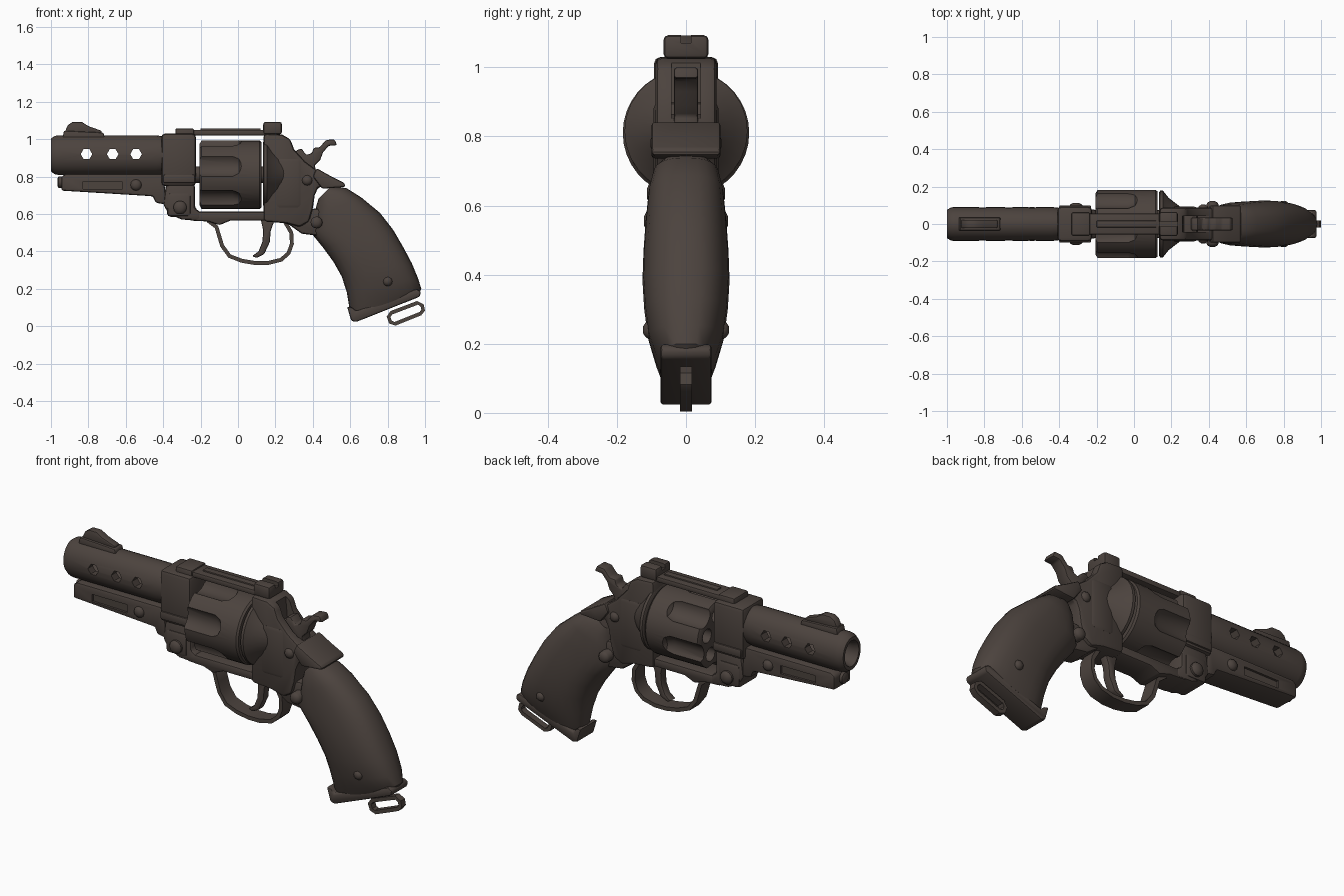
import bpy, bmesh
from math import cos, sin, pi, tau, radians
from mathutils import Vector

cube = bpy.data.objects.get("Cube")
if cube:
    bpy.data.objects.remove(cube, do_unlink=True)

metal = bpy.data.materials.new("dark brown metal")
metal.use_nodes = True
metal.diffuse_color = (0.072, 0.056, 0.048, 1)
metal.node_tree.nodes["Principled BSDF"].inputs["Base Color"].default_value = metal.diffuse_color


def activate(ob):
    bpy.ops.object.select_all(action='DESELECT')
    ob.select_set(True)
    bpy.context.view_layer.objects.active = ob


def finish(name, bm, bevel=0.0, segments=2):
    """Turn a bmesh into a shaded object, with an optional applied bevel."""
    bmesh.ops.remove_doubles(bm, verts=bm.verts, dist=1e-5)
    bmesh.ops.recalc_face_normals(bm, faces=bm.faces)
    mesh = bpy.data.meshes.new(name)
    bm.to_mesh(mesh)
    bm.free()
    mesh.materials.append(metal)
    ob = bpy.data.objects.new(name, mesh)
    bpy.context.collection.objects.link(ob)
    activate(ob)
    if bevel:
        mod = ob.modifiers.new("bevel", 'BEVEL')
        mod.width, mod.segments = bevel, segments
        mod.limit_method, mod.angle_limit = 'ANGLE', radians(35)
        bpy.ops.object.modifier_apply(modifier=mod.name)
    bpy.ops.object.shade_smooth_by_angle(angle=radians(35))
    return ob


def slab(name, outline, half, bevel=0.012, y=0.0):
    """Side outline (x, z) extruded across y."""
    bm = bmesh.new()
    face = bm.faces.new([bm.verts.new((x, y - half, z)) for x, z in outline])
    new = bmesh.ops.extrude_face_region(bm, geom=[face])["geom"]
    moved = [v for v in new if isinstance(v, bmesh.types.BMVert)]
    bmesh.ops.translate(bm, verts=moved, vec=(0, 2 * half, 0))
    return finish(name, bm, bevel)


def box(name, x0, x1, z0, z1, half, bevel=0.012, y=0.0):
    return slab(name, [(x0, z0), (x1, z0), (x1, z1), (x0, z1)], half, bevel, y)


def skin(name, rings, closed=False):
    """Bridge rings of points, capping the ends or joining them."""
    bm = bmesh.new()
    loops = [[bm.verts.new(p) for p in ring] for ring in rings]
    n = len(loops[0])
    pairs = list(zip(loops, loops[1:])) + ([(loops[-1], loops[0])] if closed else [])
    for a, b in pairs:
        for i in range(n):
            j = (i + 1) % n
            bm.faces.new((a[i], a[j], b[j], b[i]))
    if not closed:
        bm.faces.new(loops[0])
        bm.faces.new(loops[-1])
    return finish(name, bm)


def lathe(name, profile, centre, sides=24, squash=1.0, axis='x', closed=False):
    """Turn (distance, radius) points around the x or y axis."""
    c = Vector(centre)
    rings = []
    for d, r in profile:
        ring = []
        for i in range(sides):
            u, v = r * cos(tau * i / sides), r * sin(tau * i / sides)
            ring.append(c + Vector((d, u * squash, v) if axis == 'x' else (u, d, v)))
        rings.append(ring)
    return skin(name, rings, closed)


def ribbon(name, path, thick, half, closed=False):
    """Flat band following a side path (x, z)."""
    pts = [Vector(p) for p in path]
    rings = []
    for i, p in enumerate(pts):
        last = len(pts) - 1
        a = pts[i - 1] if closed or i > 0 else p
        b = pts[(i + 1) % len(pts)] if closed or i < last else p
        t = (b - a).normalized()
        n = Vector((-t.y, t.x)) * thick / 2
        rings.append([(q.x, y, q.y) for q, y in
                      ((p + n, -half), (p + n, half), (p - n, half), (p - n, -half))])
    return skin(name, rings, closed)


def cut(ob, cutters):
    for c in cutters:
        activate(ob)
        mod = ob.modifiers.new("cut", 'BOOLEAN')
        mod.operation, mod.solver, mod.object = 'DIFFERENCE', 'EXACT', c
        bpy.ops.object.modifier_apply(modifier=mod.name)
        bpy.data.objects.remove(c, do_unlink=True)
    activate(ob)
    bpy.ops.object.shade_smooth_by_angle(angle=radians(35))


# Barrel shroud: oval tube with three vents through each side
barrel = lathe("barrel_shroud", [(-1, .07), (-1, .088), (-.98, .102), (-.96, .106), (-.44, .106),
               (-.4, .1), (-.4, .045), (-.97, .06)], (0, 0, .915), 24, .86, closed=True)
cut(barrel, [lathe("vent_cutter", [(-.3, .031), (.3, .031)], (x, 0, .92), 6, axis='y')
             for x in (-.81, -.67, -.545)])

# Front sight
slab("front_sight_base", [(-.94, 1.0), (-.93, 1.045), (-.72, 1.035), (-.71, 1.0)], .035, .006)
slab("front_sight_blade", [(-.93, 1.03), (-.91, 1.075), (-.885, 1.092), (-.835, 1.092),
                           (-.8, 1.07), (-.73, 1.045), (-.73, 1.03)], .022, .006)

# Underlug with shallow side panels, and ejector rod tip
lug = slab("underlug", [(-.945, .725), (-.945, .8), (-.92, .815), (-.4, .815), (-.38, .65), (-.44, .66),
                        (-.455, .695)], .072)
cut(lug, [slab("panel_cutter", [(-.83, .735), (-.62, .73), (-.62, .775), (-.83, .775)], .02, 0, s * .08)
          for s in (-1, 1)])
lathe("ejector_rod_tip", [(-.965, .02), (-.96, .03), (-.9, .03)], (0, 0, .77), 12)

# Frame in front of the cylinder
box("front_frame", -.41, -.225, .75, 1.03, .093, .02)
box("front_frame_rib", -.4, -.23, .765, .81, .1, .008)
box("top_strap_mount", -.335, -.235, 1.0, 1.058, .062, .01)
slab("crane_hinge", [(-.385, .76), (-.4, .65), (-.37, .6), (-.3, .57), (-.2, .565), (-.2, .61),
                     (-.23, .63), (-.23, .76)], .078, .015)
box("hinge_plate", -.38, -.25, .585, .715, .086, .02)

# Straps above and below the cylinder
box("top_strap", -.27, .16, 1.02, 1.05, .055, .007)
box("top_strap_rib", -.2, .12, 1.045, 1.057, .018, .003)
slab("bottom_strap", [(-.26, .565), (-.16, .56), (-.1, .54), (-.04, .565), (.24, .565), (.24, .612),
                      (-.26, .612)], .075, .012)

# Fluted cylinder with six chambers
drum = lathe("cylinder", [(-.205, .165), (-.195, .183), (.115, .183), (.125, .175)], (0, 0, .81), 36)
tools = []
for i in range(6):
    a = pi + tau * i / 6 - radians(15)
    tools.append(lathe("flute_cutter", [(-.3, .07), (-.03, .07), (.005, .055), (.025, .02)],
                       (0, .215 * cos(a), .81 + .215 * sin(a)), 16))
    a += pi / 6
    tools.append(lathe("chamber_cutter", [(-.3, .038), (-.08, .038)],
                       (0, .115 * cos(a), .81 + .115 * sin(a)), 12))
cut(drum, tools)
lathe("cylinder_axle", [(-.26, .045), (.16, .045)], (0, 0, .81), 16)

# Recoil shield and rear frame
lathe("recoil_shield", [(.135, .17), (.14, .178), (.155, .178), (.185, .14), (.25, .09)], (0, 0, .815), 28)
rear = slab("rear_frame", [(.137, .56), (.137, 1.03), (.235, 1.025), (.28, 1.0), (.3, .945), (.36, .88),
                           (.42, .835), (.5, .785), (.57, .755), (.5, .75), (.43, .745), (.41, .7),
                           (.4, .63), (.38, .56), (.33, .53), (.26, .55)], .088, .02)
cut(rear, [slab("hammer_slot_cutter", [(.27, .88), (.25, 1.1), (.6, 1.1), (.6, .85), (.4, .85)], .042, 0)])
slab("lower_frame", [(.2, .6), (.2, .565), (.27, .545), (.34, .495), (.45, .48), (.5, .6), (.42, .63)],
     .07, .015)
slab("tang", [(.4, .8), (.42, .845), (.5, .8), (.57, .765), (.575, .745), (.45, .735)], .1, .015)
box("frame_side_plate", .2, .34, .63, .9, .094, .02)

# Rear sight with a notch
sight = box("rear_sight", .135, .235, 1.025, 1.093, .065, .014)
cut(sight, [box("notch_cutter", .1, .3, 1.07, 1.2, .014, 0)])

# Hammer
slab("hammer", [(.3, .86), (.31, .94), (.34, .95), (.365, .915), (.395, .925), (.405, .955), (.435, .955),
                (.47, .995), (.515, 1.0), (.53, .968), (.485, .965), (.455, .93), (.44, .89),
                (.41, .86), (.42, .82)], .035, .008)

# Trigger and its guard
slab("trigger", [(.12, .58), (.2, .58), (.175, .51), (.17, .45), (.14, .385), (.1, .365), (.075, .375),
                 (.11, .4), (.13, .45), (.135, .51)], .024, .008)
ribbon("trigger_guard", [(-.16, .565), (-.115, .53), (-.1, .48), (-.085, .43), (-.045, .375), (.02, .35),
                         (.09, .338), (.16, .338), (.23, .355), (.27, .39), (.288, .44), (.285, .5),
                         (.25, .56)], .021, .042)

# Grip: rounded sections between front and back edge points, with a half width
sections = [((.43, .68), (.5, .75), .07), ((.418, .64), (.58, .738), .095), ((.41, .59), (.66, .688), .108),
            ((.39, .5), (.76, .605), .117), ((.455, .42), (.83, .515), .123), ((.51, .345), (.885, .42), .126),
            ((.555, .265), (.93, .335), .121), ((.582, .18), (.963, .255), .11), ((.595, .1), (.98, .2), .088),
            ((.61, .06), (.97, .18), .075)]
rings = []
for front, back, half in sections:
    f, b = Vector(front), Vector(back)
    ring = []
    for k in range(24):
        c, s = cos(tau * k / 24), sin(tau * k / 24)
        u = abs(c) ** .8 * (1 if c > 0 else -1)
        v = abs(s) ** .8 * (1 if s > 0 else -1)
        p = (f + b) / 2 + (b - f) / 2 * u
        ring.append((p.x, half * v, p.y))
    rings.append(ring)
skin("grip", rings)

# Butt plate and lanyard loop
slab("butt_plate", [(.583, .105), (.612, .1), (.63, .08), (.955, .2), (.978, .185), (.972, .158),
                    (.63, .022), (.605, .03)], .074, .01)
ribbon("lanyard_loop", [(.805, .05), (.815, .022), (.84, .013), (.975, .067), (.99, .085), (.985, .11),
                        (.96, .125), (.82, .072)], .02, .018, closed=True)

# Bolts running through both sides
for name, x, z, half, r in (("lug_bolt", -.545, .755, .09, .03), ("hinge_bolt", -.31, .635, .113, .036),
                            ("frame_bolt", .37, .78, .103, .028), ("grip_upper_bolt", .42, .555, .122, .032),
                            ("grip_lower_bolt", .8, .24, .124, .026)):
    dome = [(half, .4 * r), (half - .007, .8 * r), (half - .016, r)]
    lathe(name, [(-d, q) for d, q in dome] + dome[::-1], (x, 0, z), 12, axis='y')
